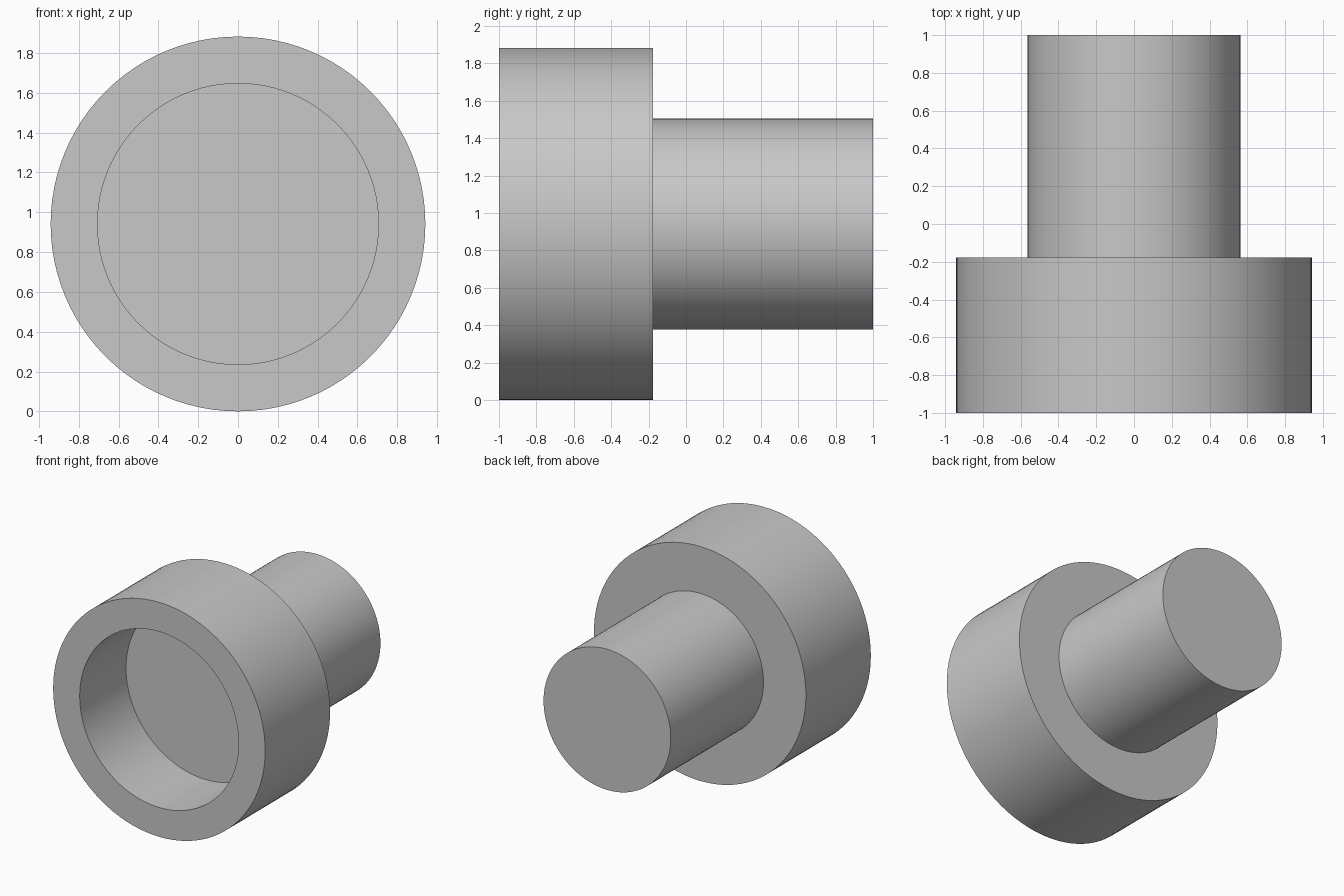
import bpy
import bmesh
from math import cos, sin, tau, radians

cube = bpy.data.objects.get("Cube")
if cube:
    bpy.data.objects.remove(cube, do_unlink=True)

SIDES = 96
UNIT = 2 / 17                 # the whole length is 17 units
HEAD_R = 8 * UNIT
BORE_R = 6 * UNIT
SHAFT_R = 4.8 * UNIT
FRONT, BACK = -1.0, 1.0
BORE_FLOOR = FRONT + 5 * UNIT
SHOULDER = FRONT + 7 * UNIT

grey = bpy.data.materials.new("plain grey")
grey.use_nodes = True
colour = (0.58, 0.58, 0.58, 1)
grey.diffuse_color = colour
grey.node_tree.nodes["Principled BSDF"].inputs["Base Color"].default_value = colour

# Turned profile (radius, y): bore floor, bore, rim, head, shoulder, shaft
profile = [
    (BORE_R, BORE_FLOOR), (BORE_R, FRONT), (HEAD_R, FRONT),
    (HEAD_R, SHOULDER), (SHAFT_R, SHOULDER), (SHAFT_R, BACK),
]

bm = bmesh.new()
rings = [
    [bm.verts.new((r * cos(tau * i / SIDES), y, HEAD_R + r * sin(tau * i / SIDES)))
     for i in range(SIDES)]
    for r, y in profile
]
for a, b in zip(rings, rings[1:]):
    for i in range(SIDES):
        j = (i + 1) % SIDES
        bm.faces.new((a[i], a[j], b[j], b[i]))

# Flat bore floor and shaft end
bm.faces.new(rings[0])
bm.faces.new(rings[-1])
bmesh.ops.recalc_face_normals(bm, faces=bm.faces)

mesh = bpy.data.meshes.new("stepped_socket")
bm.to_mesh(mesh)
bm.free()
mesh.materials.append(grey)
socket = bpy.data.objects.new("stepped_socket", mesh)
bpy.context.collection.objects.link(socket)

# Smooth barrels with crisp rims
bpy.ops.object.select_all(action="DESELECT")
socket.select_set(True)
bpy.context.view_layer.objects.active = socket
bpy.ops.object.shade_smooth_by_angle(angle=radians(30))
